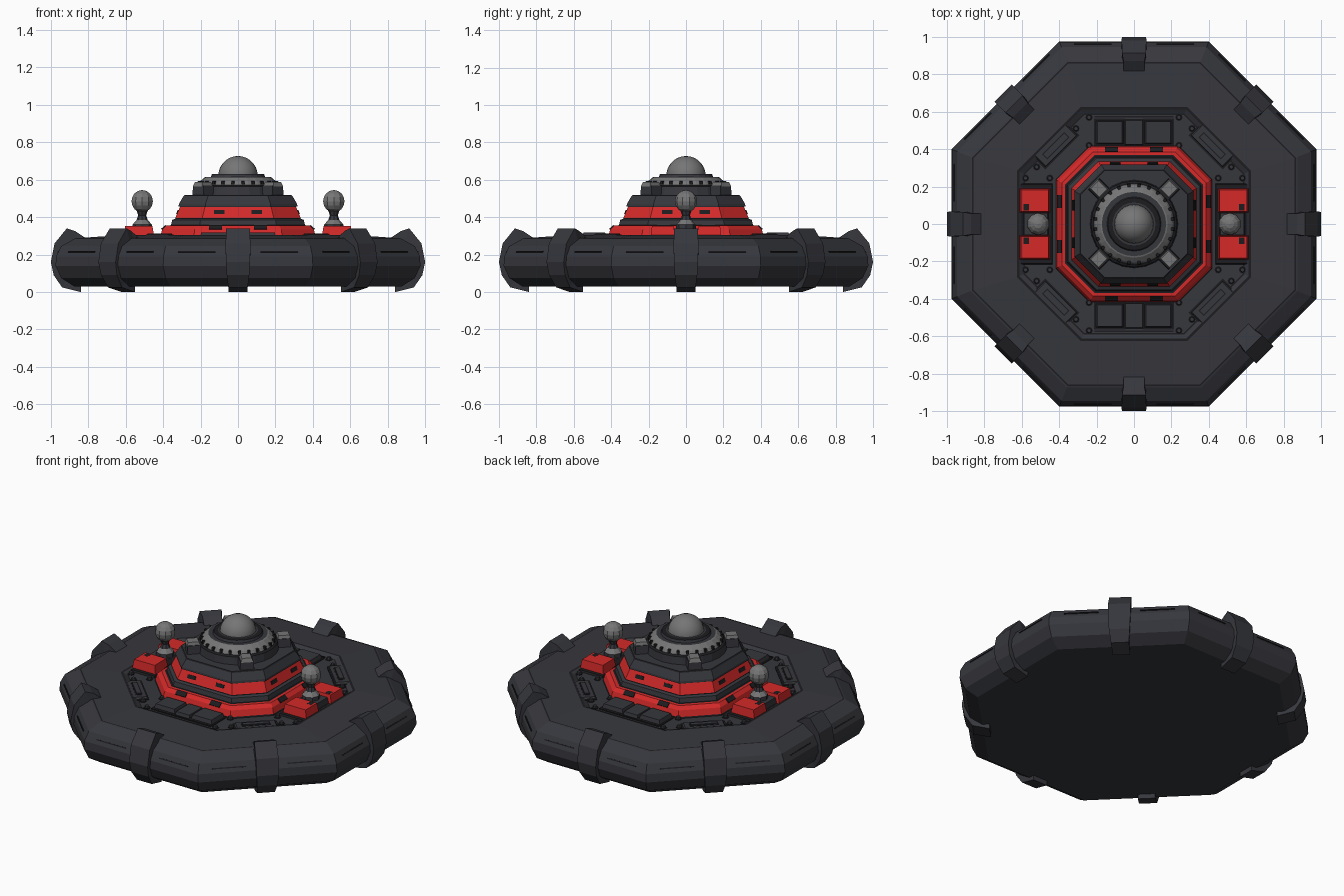
import bpy, bmesh, math
from mathutils import Matrix, Vector

if "Cube" in bpy.data.objects:
    bpy.data.objects.remove(bpy.data.objects["Cube"])


def material(name, rgb):
    m = bpy.data.materials.new(name)
    m.diffuse_color = (*rgb, 1)
    m.use_nodes = True
    m.node_tree.nodes["Principled BSDF"].inputs["Base Color"].default_value = m.diffuse_color
    return m


BODY = material("charcoal", (0.037, 0.038, 0.046))
LINE = material("black_line", (0.012, 0.012, 0.014))
RED = material("red", (0.66, 0.023, 0.022))
GREY = material("grey", (0.18, 0.18, 0.18))
MATS = [BODY, LINE, RED, GREY]
B, L, R, G = range(4)


def finish(name, bm, smooth=False):
    bmesh.ops.recalc_face_normals(bm, faces=bm.faces)
    me = bpy.data.meshes.new(name)
    bm.to_mesh(me)
    bm.free()
    for m in MATS:
        me.materials.append(m)
    for p in me.polygons:
        p.use_smooth = smooth
    ob = bpy.data.objects.new(name, me)
    bpy.context.collection.objects.link(ob)
    return ob


def octagon(a, c):
    h = a * c
    return [(a, -h), (a, h), (h, a), (-h, a), (-a, h), (-a, -h), (-h, -a), (h, -a)]


def circle(a, n):
    return [(a * math.cos(2 * math.pi * i / n), a * math.sin(2 * math.pi * i / n)) for i in range(n)]


def stack(name, profile, shape, at=(0, 0), smooth=False):
    """Loft outlines up a profile of (radius, z, material of the band above)."""
    bm = bmesh.new()
    rings = [[bm.verts.new((x + at[0], y + at[1], z)) for x, y in shape(a)] for a, z, _ in profile]
    n = len(rings[0])
    for (lo, hi), (_, _, mi) in zip(zip(rings, rings[1:]), profile):
        for i in range(n):
            bm.faces.new((lo[i], lo[(i + 1) % n], hi[(i + 1) % n], hi[i])).material_index = mi
    bm.faces.new(rings[0]).material_index = profile[0][2]
    bm.faces.new(rings[-1]).material_index = profile[-1][2]
    return finish(name, bm, smooth)


def box(name, loc, size, mi, angle=0, taper=1.0, tilt=0):
    """Box with a tapered top; loc is turned about the z axis by angle (degrees)."""
    bm = bmesh.new()
    bmesh.ops.create_cube(bm, size=1)
    for v in bm.verts:
        k = taper if v.co.z > 0 else 1
        v.co = Vector((v.co.x * size[0] * k, v.co.y * size[1] * k, v.co.z * size[2]))
    for f in bm.faces:
        f.material_index = mi
    bm.transform(Matrix.Rotation(math.radians(angle), 4, 'Z') @ Matrix.Translation(loc)
                 @ Matrix.Rotation(tilt, 4, 'Y'))
    return finish(name, bm)


def ball(name, loc, r, u, v, smooth):
    bm = bmesh.new()
    bmesh.ops.create_uvsphere(bm, u_segments=u, v_segments=v, radius=r)
    bm.transform(Matrix.Translation(loc))
    for f in bm.faces:
        f.material_index = G
    return finish(name, bm, smooth)


# Outer octagonal hull with rounded rim, outlined edges and recessed deck
stack("hull", [(0.875, 0.03, B), (0.945, 0.075, B), (0.975, 0.14, B), (0.972, 0.19, B),
               (0.945, 0.245, B), (0.875, 0.284, B), (0.865, 0.287, L), (0.857, 0.288, B),
               (0.625, 0.304, L), (0.612, 0.304, B), (0.59, 0.29, L), (0.583, 0.29, B)],
      lambda a: octagon(a, 0.41 if a > 0.7 else 0.455))

# Eight clamps wrapped around the rim: (radius, z, half width)
outer = [(0.84, 0.0, 0.05), (0.94, 0.025, 0.052), (0.985, 0.09, 0.06), (1.0, 0.16, 0.065),
         (0.98, 0.26, 0.066), (0.915, 0.34, 0.064), (0.87, 0.325, 0.056), (0.81, 0.285, 0.055)]
inner = [(0.84, 0.035, 0.05), (0.92, 0.06, 0.052), (0.95, 0.1, 0.06), (0.96, 0.16, 0.065),
         (0.94, 0.235, 0.066), (0.89, 0.27, 0.064), (0.86, 0.275, 0.056), (0.815, 0.275, 0.055)]
for k in range(8):
    bm = bmesh.new()
    rows = []
    for (ro, zo, w), (ri, zi, _) in zip(outer, inner):
        rows.append([bm.verts.new(p) for p in ((ro, -w, zo), (ro, w, zo), (ri, w, zi), (ri, -w, zi))])
    for lo, hi in zip(rows, rows[1:]):
        for i in range(4):
            bm.faces.new((lo[i], lo[(i + 1) % 4], hi[(i + 1) % 4], hi[i]))
    bm.faces.new(rows[0])
    bm.faces.new(rows[-1])
    bm.transform(Matrix.Rotation(k * math.pi / 4, 4, 'Z') @ Matrix.Translation((-0.01 * (k % 2), 0, 0)))
    finish("rim_clamp", bm)

# Painted seam strokes on the rim sides, either side of each clamp
for k in range(8):
    for s in (-1, 1):
        box("rim_seam", (0.961, s * 0.22, 0.215), (0.005, 0.2, 0.007), L, k * 45, tilt=-0.45)

# Stepped central tower, alternating red and charcoal
stack("tower_lower", [(0.42, 0.285, L), (0.415, 0.298, R), (0.405, 0.335, R), (0.385, 0.355, R),
                      (0.368, 0.356, L), (0.358, 0.357, B), (0.352, 0.385, B), (0.335, 0.392, L),
                      (0.335, 0.396, R), (0.31, 0.455, L), (0.31, 0.46, B)],
      lambda a: octagon(a, 0.57))
stack("tower_upper", [(0.318, 0.458, B), (0.316, 0.47, B), (0.292, 0.512, L), (0.286, 0.518, B)],
      lambda a: octagon(a, 0.55))
stack("turret", [(0.235, 0.515, B), (0.23, 0.565, L), (0.215, 0.572, G), (0.205, 0.59, G),
                 (0.18, 0.612, G), (0.172, 0.615, B), (0.145, 0.615, B), (0.14, 0.63, L),
                 (0.115, 0.632, B)], lambda a: circle(a, 24))
ball("dome", (0, 0, 0.622), 0.105, 24, 14, True)

# Notches around the grey ring
for k in range(24):
    box("ring_notch", (0.207, 0, 0.584), (0.022, 0.018, 0.018), L, k * 15 + 7.5, 0.8)

# Dark wear marks on the red bands
for k in range(4):
    for s in (-1, 1):
        box("red_band_mark", (0.3235, s * 0.1, 0.427), (0.006, 0.055, 0.022), L, k * 90, tilt=-0.38)
        box("red_base_mark", (0.3975, s * 0.12, 0.346), (0.03, 0.07, 0.006), L, k * 90, tilt=0.75)

# Four turret lugs with grey caps
for k in range(4):
    box("lug", (0.262, 0, 0.54), (0.085, 0.085, 0.06), B, 45 + k * 90, 0.9)
    box("lug_cap", (0.265, 0, 0.576), (0.08, 0.072, 0.024), G, 45 + k * 90, 0.8)

for s in (-1, 1):
    # Antenna with ball on a flared stem
    stack("antenna_stem", [(0.055, 0.3, B), (0.052, 0.36, G), (0.03, 0.385, B), (0.021, 0.41, B),
                           (0.03, 0.435, G), (0.035, 0.445, G)], lambda a: circle(a, 8), (s * 0.512, 0))
    ball("antenna_ball", (s * 0.512, 0, 0.485), 0.06, 10, 8, False)
    # Red side blocks with dark cradle between them
    box("antenna_cradle", (s * 0.525, 0, 0.312), (0.14, 0.13, 0.05), B, 0, 0.9)
    box("block_surround", (s * 0.53, 0, 0.293), (0.19, 0.44, 0.014), L, 0, 0.96)
    for t in (-1, 1):
        box("red_block", (s * 0.53, t * 0.125, 0.322), (0.165, 0.13, 0.062), R, 0, 0.88)
        box("block_mark", (s * 0.575, t * 0.09, 0.3515), (0.03, 0.035, 0.004), L)
        # Front and back vent panels
        box("vent_panel", (t * 0.13, s * 0.49, 0.302), (0.15, 0.13, 0.034), B, 0, 0.88)
        box("vent_frame", (t * 0.13, s * 0.49, 0.29), (0.165, 0.145, 0.008), L)
        # Diagonal hatches
        ang = math.degrees(math.atan2(s, t))
        box("hatch_frame", (0.592, 0, 0.29), (0.1, 0.26, 0.008), L, ang)
        box("hatch", (0.592, 0, 0.297), (0.085, 0.245, 0.016), B, ang, 0.93)
        box("hatch_slot", (0.592, 0, 0.305), (0.04, 0.17, 0.004), L, ang)
        box("hatch_plate", (0.592, 0, 0.309), (0.028, 0.155, 0.008), B, ang)
        # Deck bolts
        for x, y in ((0.24, 0.57), (0.31, 0.51), (0.24, 0.42), (0.58, 0.245), (0.52, 0.305), (0.45, 0.245)):
            stack("bolt_ring", [(0.02, 0.287, L), (0.02, 0.293, L)], lambda a: circle(a, 8), (t * x, s * y))
            stack("bolt", [(0.015, 0.287, B), (0.011, 0.306, B)], lambda a: circle(a, 8), (t * x, s * y))
    box("vent_bridge", (0, s * 0.49, 0.3), (0.1, 0.14, 0.026), B, 0, 0.92)
    # Thin rails beyond the vents
    box("vent_rail", (0, s * 0.572, 0.293), (0.42, 0.008, 0.008), L)
